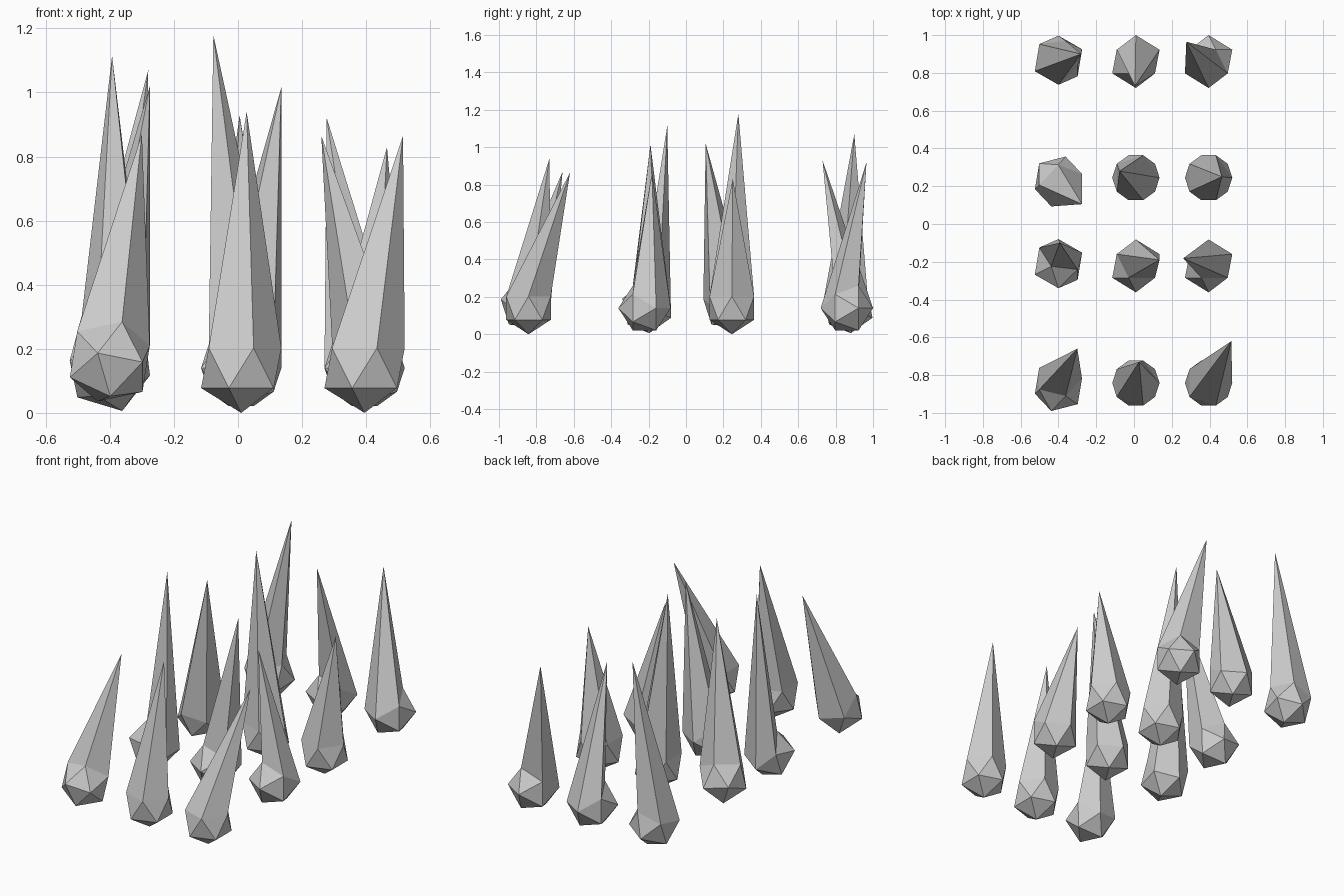
import bpy
import bmesh
from mathutils import Matrix, Vector

cube = bpy.data.objects.get("Cube")
if cube:
    bpy.data.objects.remove(cube, do_unlink=True)

RADIUS = 0.14

stone = bpy.data.materials.new("pale grey stone")
stone.use_nodes = True
GREY = (0.6, 0.6, 0.6, 1)
stone.diffuse_color = GREY
stone.node_tree.nodes["Principled BSDF"].inputs["Base Color"].default_value = GREY


def orient(pole, ring):
    """Rotation that sends the ball's pole and first ring corner to directions."""
    z = Vector(pole).normalized()
    x = Vector(ring)
    x = (x - z * x.dot(z)).normalized()
    return Matrix((x, z.cross(x), z)).transposed()


# Ways the faceted balls are turned
upright = orient((0, 0, 1), (1, 0, 0))
on_side = orient((0, -1, 0), (-0.89, -0.45, 0))
tilted = Matrix.Rotation(-0.38, 3, "X") @ on_side
twisted = orient((-0.27, -0.94, 0.19), (0.28, -0.36, 0.89))

# Directions of the corner that is drawn out into the tip
UP = (0, 0, 1)
REAR = (0.28, 0.45, 0.85)
FRONT = (-0.28, -0.45, 0.85)


def spike(name, turn, centre, corner, tip):
    """Faceted ball with one corner stretched up to a sharp tip."""
    bm = bmesh.new()
    bmesh.ops.create_icosphere(bm, subdivisions=1, radius=RADIUS)
    bmesh.ops.rotate(bm, verts=bm.verts, matrix=turn)
    pulled = max(bm.verts, key=lambda v: v.co.dot(Vector(corner)))
    bmesh.ops.translate(bm, verts=bm.verts, vec=centre)
    pulled.co = Vector(tip)
    bmesh.ops.recalc_face_normals(bm, faces=bm.faces)
    mesh = bpy.data.meshes.new(name)
    bm.to_mesh(mesh)
    bm.free()
    mesh.materials.append(stone)
    obj = bpy.data.objects.new(name, mesh)
    bpy.context.collection.objects.link(obj)


# Back row
spike("back_right_spike", tilted, (-0.4, 0.867, 0.14), (-0.28, -0.1, 0.95), (-0.28, 0.9, 1.07))
spike("back_middle_spike", on_side, (0.01, 0.86, 0.14), REAR, (0.005, 0.73, 0.93))
spike("back_left_spike", on_side, (0.395, 0.86, 0.14), FRONT, (0.277, 0.965, 0.92))

# Second row from the back
spike("inner_back_right_spike", twisted, (-0.4, 0.225, 0.16), (0.28, -0.36, 0.89), (-0.275, 0.105, 1.02))
spike("inner_back_middle_spike", upright, (0.01, 0.245, 0.14), UP, (-0.077, 0.28, 1.18))
spike("inner_back_left_spike", upright, (0.395, 0.245, 0.14), UP, (0.465, 0.25, 0.83))

# Second row from the front
spike("inner_front_right_spike", tilted, (-0.4, -0.21, 0.14), (0.28, 0.73, 0.62), (-0.393, -0.1, 1.115))
spike("inner_front_middle_spike", on_side, (0.01, -0.222, 0.14), REAR, (0.135, -0.19, 1.015))
spike("inner_front_left_spike", on_side, (0.395, -0.222, 0.14), REAR, (0.26, -0.182, 0.865))

# Front row
spike("front_right_spike", twisted, (-0.4, -0.858, 0.16), (0, 0.66, 0.75), (-0.3, -0.66, 0.87))
spike("front_middle_spike", upright, (0.01, -0.842, 0.14), UP, (0.027, -0.73, 0.94))
spike("front_left_spike", upright, (0.395, -0.842, 0.14), UP, (0.515, -0.62, 0.865))
